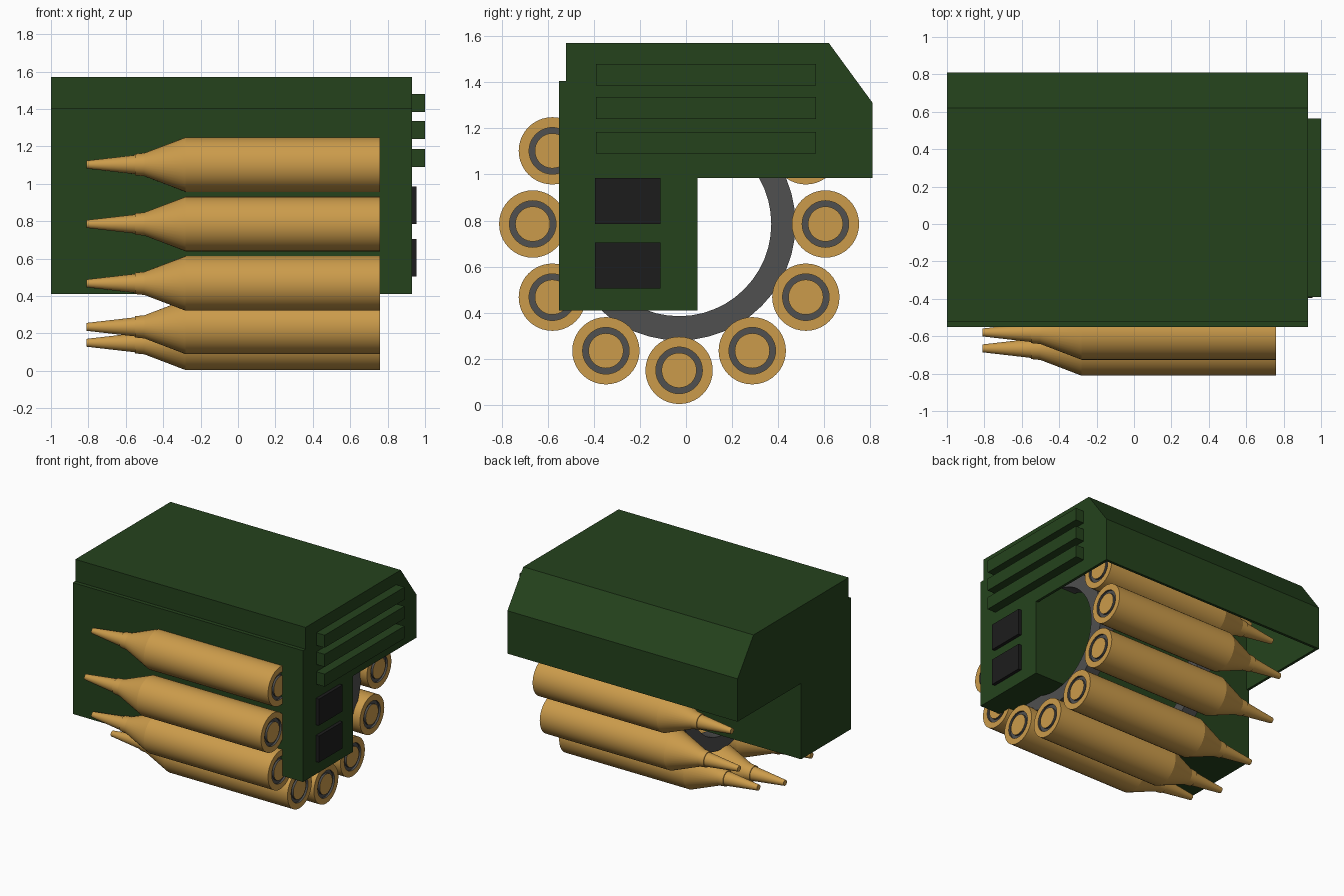
import bpy, bmesh, math
from mathutils import Vector

if "Cube" in bpy.data.objects:
    bpy.data.objects.remove(bpy.data.objects["Cube"])

def material(name, rgb):
    m = bpy.data.materials.new(name)
    m.diffuse_color = (*rgb, 1)
    m.use_nodes = True
    m.node_tree.nodes["Principled BSDF"].inputs["Base Color"].default_value = m.diffuse_color
    return m

GREEN = material("green_paint", (0.018, 0.055, 0.012))
BRASS = material("brass", (0.60, 0.33, 0.07))
GREY = material("dark_steel", (0.08, 0.08, 0.08))
BLACK = material("black_panel", (0.012, 0.012, 0.012))

AXIS_Y, AXIS_Z = -0.03, 0.785      # carousel axis, parallel to x

def add_object(name, mesh, loc=(0, 0, 0)):
    ob = bpy.data.objects.new(name, mesh)
    ob.location = loc
    bpy.context.collection.objects.link(ob)
    return ob

def finish(bm, name, mats):
    bmesh.ops.recalc_face_normals(bm, faces=bm.faces)
    mesh = bpy.data.meshes.new(name)
    bm.to_mesh(mesh)
    bm.free()
    for m in mats:
        mesh.materials.append(m)
    return mesh

def box(name, x, y, z, mat):
    bm = bmesh.new()
    bmesh.ops.create_cube(bm, size=1)
    for v in bm.verts:
        v.co = Vector([(r[0] + r[1]) / 2 + c * (r[1] - r[0]) for c, r in zip(v.co, (x, y, z))])
    return add_object(name, finish(bm, name, [mat]))

def lathe(name, profile, mats, grey_segments=(), segs=40):
    """Revolve (x, radius) points about the x axis."""
    bm = bmesh.new()
    rings = []
    for x, r in profile:
        if r == 0:
            rings.append([bm.verts.new((x, 0, 0))] * segs)
        else:
            rings.append([bm.verts.new((x, r * math.sin(a), r * math.cos(a)))
                          for a in (2 * math.pi * i / segs for i in range(segs))])
    for k in range(len(rings) - 1):
        p, q = rings[k], rings[k + 1]
        for i in range(segs):
            j = (i + 1) % segs
            f = bm.faces.new(list(dict.fromkeys((p[i], p[j], q[j], q[i]))))
            f.material_index = 1 if k in grey_segments else 0
    bmesh.ops.remove_doubles(bm, verts=bm.verts, dist=1e-5)
    mesh = finish(bm, name, mats)
    mesh.shade_smooth()
    mesh.set_sharp_from_angle(angle=math.radians(15))
    return mesh

# Twelve shells around the carousel, sharing one mesh
shell = lathe("shell", [(0.76, 0), (0.76, 0.076), (0.745, 0.076), (0.745, 0.101),
                        (0.76, 0.101), (0.76, 0.146), (-0.28, 0.146), (-0.50, 0.062),
                        (-0.55, 0.057), (-0.55, 0.051), (-0.81, 0.021), (-0.81, 0)],
              [BRASS, GREY], grey_segments=(1, 2, 3))
for i in range(12):
    a = math.radians(30 * i)
    add_object(f"shell_{i + 1}", shell,
               (0, AXIS_Y + 0.635 * math.sin(a), AXIS_Z + 0.635 * math.cos(a)))

# Two carrier rings
for name, x0, x1 in (("rear_carrier_ring", 0.58, 0.70), ("front_carrier_ring", -0.30, -0.18)):
    ring = lathe(name, [(x0, 0.40), (x0, 0.505), (x1, 0.505), (x1, 0.40), (x0, 0.40)], [GREY], segs=48)
    add_object(name, ring, (0, AXIS_Y, AXIS_Z))

# Lower cabinet
box("cabinet", (-1, 0.93), (-0.55, 0.05), (0.41, 1.405), GREEN)

# Upper hood: chamfered profile, hollow and open underneath
profile = [(-0.52, 0.985), (-0.52, 1.57), (0.62, 1.57), (0.81, 1.31), (0.81, 0.985)]
bm = bmesh.new()
cap = bm.faces.new([bm.verts.new((-1, y, z)) for y, z in profile])
ext = bmesh.ops.extrude_face_region(bm, geom=[cap], use_keep_orig=True)
for v in ext["geom"]:
    if isinstance(v, bmesh.types.BMVert):
        v.co.x = 0.93
bmesh.ops.recalc_face_normals(bm, faces=bm.faces)
bottom = [f for f in bm.faces if all(abs(v.co.z - 0.985) < 1e-4 for v in f.verts)]
bmesh.ops.delete(bm, geom=bottom, context='FACES_ONLY')
mesh = bpy.data.meshes.new("hood")
bm.to_mesh(mesh)
bm.free()
mesh.materials.append(GREEN)
hood = add_object("hood", mesh)
wall = hood.modifiers.new("wall", 'SOLIDIFY')
wall.thickness = 0.02
wall.offset = -1
wall.use_even_offset = True

# Ribs and black panels on the right end
for i, z in enumerate((1.09, 1.24, 1.385)):
    box(f"rib_{i + 1}", (0.92, 1.0), (-0.39, 0.565), (z, z + 0.095), GREEN)
for i, z in enumerate((0.505, 0.785)):
    box(f"access_panel_{i + 1}", (0.92, 0.955), (-0.395, -0.11), (z, z + 0.2), BLACK)
